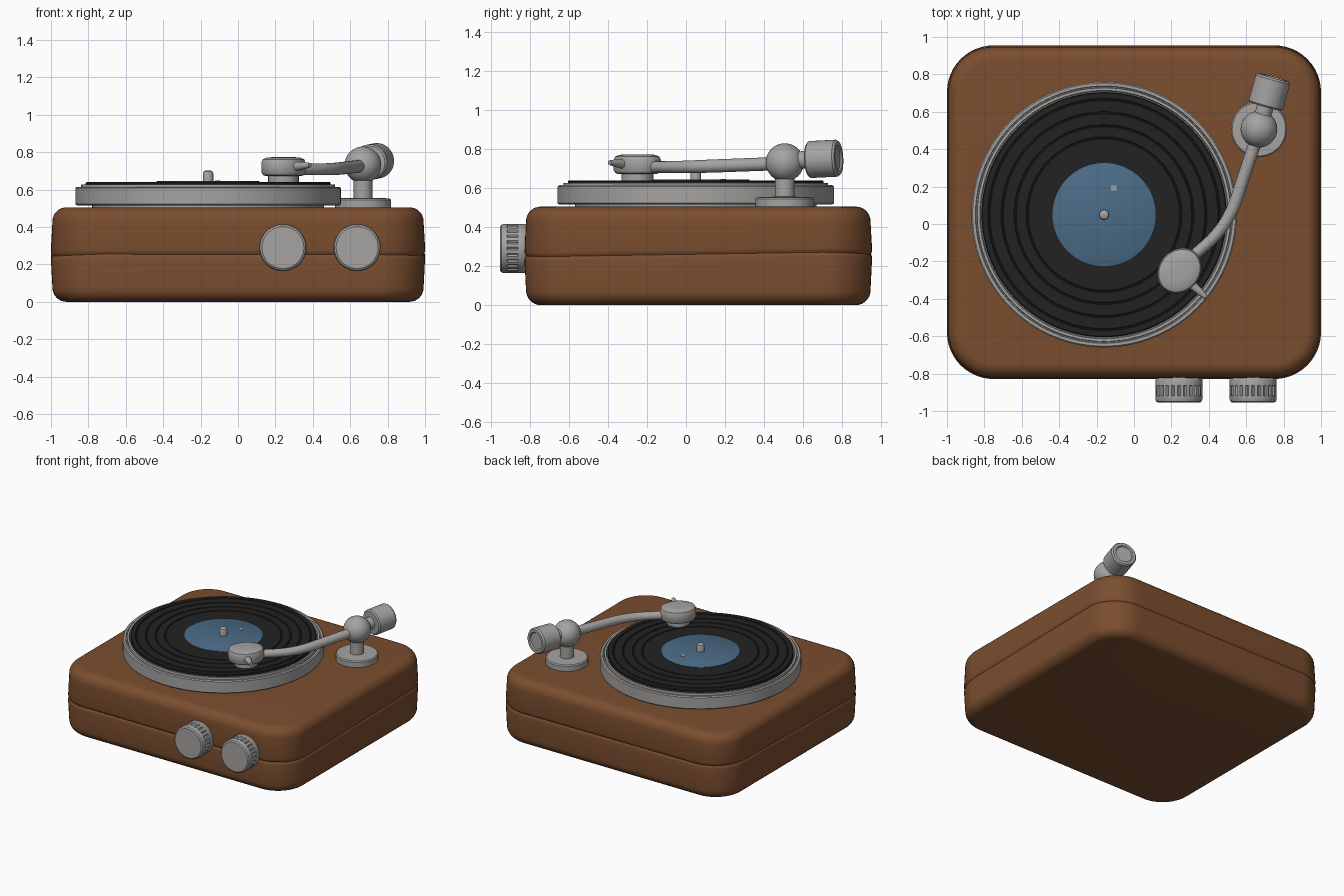
import bpy, bmesh, math
from mathutils import Vector

if "Cube" in bpy.data.objects:
    bpy.data.objects.remove(bpy.data.objects["Cube"])

def mat(name, rgb):
    m = bpy.data.materials.new(name)
    m.diffuse_color = (*rgb, 1)
    m.use_nodes = True
    m.node_tree.nodes["Principled BSDF"].inputs["Base Color"].default_value = m.diffuse_color
    return m

WOOD = mat("brown_wood", (0.195, 0.075, 0.028))
METAL = mat("grey_metal", (0.38, 0.37, 0.36))
VINYL = mat("black_vinyl", (0.016, 0.016, 0.016))
LABEL = mat("blue_label", (0.07, 0.15, 0.245))

def finish(name, bm, material, loc=(0, 0, 0), axis=None, angle=35):
    bmesh.ops.recalc_face_normals(bm, faces=bm.faces)
    me = bpy.data.meshes.new(name)
    bm.to_mesh(me)
    bm.free()
    me.materials.append(material)
    ob = bpy.data.objects.new(name, me)
    bpy.context.collection.objects.link(ob)
    ob.location = loc
    if axis is not None:
        ob.rotation_euler = Vector(axis).to_track_quat('Z', 'Y').to_euler()
    bpy.ops.object.select_all(action='DESELECT')
    ob.select_set(True)
    bpy.context.view_layer.objects.active = ob
    bpy.ops.object.shade_smooth_by_angle(angle=math.radians(angle))
    return ob

def skin(rings):
    """Bridge closed rings of points and cap both ends."""
    bm = bmesh.new()
    vs = [[bm.verts.new(p) for p in r] for r in rings]
    n = len(vs[0])
    for a, b in zip(vs, vs[1:]):
        for i in range(n):
            j = (i + 1) % n
            bm.faces.new((a[i], a[j], b[j], b[i]))
    bm.faces.new(vs[0][::-1])
    bm.faces.new(vs[-1])
    return bm

def lathe(name, profile, material, loc, axis=None, n=48):
    rings = [[(r * math.cos(2 * math.pi * i / n), r * math.sin(2 * math.pi * i / n), z)
              for i in range(n)] for r, z in profile]
    return finish(name, skin(rings), material, loc, axis)

def rod(name, pts, r0, r1, material, n=20):
    """Round tube through points, tapering from r0 to r1."""
    pts = [Vector(p) for p in pts]
    rings = []
    for k, p in enumerate(pts):
        t = (pts[min(k + 1, len(pts) - 1)] - pts[max(k - 1, 0)]).normalized()
        u = t.cross(Vector((0, 0, 1))).normalized()
        v = u.cross(t)
        r = r0 + (r1 - r0) * k / (len(pts) - 1)
        rings.append([p + r * (u * math.cos(2 * math.pi * i / n) + v * math.sin(2 * math.pi * i / n))
                      for i in range(n)])
    return finish(name, skin(rings), material, angle=50)

# Wooden body: rounded rectangle rings with soft edges and a shallow wavy seam
HX, HY, CY, R, TOP = 1.0, 0.892, 0.063, 0.25, 0.505
def outline(inset, z, wave=0.0):
    pts, r = [], R - inset
    for q, (sx, sy) in enumerate([(1, 1), (-1, 1), (-1, -1), (1, -1)]):
        for k in range(13):
            a = math.pi / 2 * (q + k / 12)
            x = sx * (HX - R) + r * math.cos(a)
            y = CY + sy * (HY - R) + r * math.sin(a)
            pts.append((x, y, z + wave * math.sin(2.5 * x - 2 * y)))
    return pts

F = 0.075
arc = [math.pi / 2 * k / 8 for k in range(9)]
rings = [outline(0.008 + F * (1 - math.sin(a)), F * (1 - math.cos(a))) for a in arc]
rings += [outline(i, z, 0.015) for i, z in [(0, 0.235), (0.003, 0.25), (0.009, 0.258), (0.003, 0.267), (0, 0.28)]]
rings += [outline(0.008 + F * (1 - math.cos(a)), TOP - F * (1 - math.sin(a))) for a in arc]
finish("wooden_body", skin(rings), WOOD, angle=60)

# Platter, record, label and spindle
PC = (-0.16, 0.05, 0)
lathe("platter", [(0.62, 0.495), (0.62, 0.515), (0.70, 0.515), (0.71, 0.523), (0.71, 0.608),
                  (0.703, 0.615), (0.688, 0.615), (0.685, 0.609), (0.68, 0.609), (0.678, 0.626),
                  (0.664, 0.626), (0.66, 0.615)], METAL, PC, n=96)
prof = [(0.645, 0.61), (0.655, 0.615), (0.655, 0.635), (0.65, 0.64)]
for g in (0.615, 0.545, 0.475, 0.41):
    prof += [(g + 0.006, 0.64), (g + 0.003, 0.634), (g - 0.003, 0.634), (g - 0.006, 0.64)]
prof.append((0.2, 0.64))
lathe("record", prof, VINYL, PC, n=96)
lathe("record_label", [(0.276, 0.636), (0.276, 0.643), (0.272, 0.645)], LABEL, PC, n=64)
lathe("spindle", [(0.028, 0.63), (0.028, 0.685), (0.024, 0.696), (0.014, 0.702)], METAL, PC, n=24)
bm = bmesh.new()
bmesh.ops.create_cube(bm, size=1)
bmesh.ops.scale(bm, vec=(0.028, 0.028, 0.006), verts=bm.verts)
finish("label_mark", bm, METAL, (-0.108, 0.192, 0.645))

# Tonearm pivot: round foot, post and ball
TC = Vector((0.668, 0.507, 0))
lathe("tonearm_foot", [(0.15, 0.50), (0.15, 0.545), (0.143, 0.553), (0.06, 0.556)], METAL, TC)
lathe("tonearm_post", [(0.05, 0.55), (0.05, 0.68)], METAL, TC, n=32)
bm = bmesh.new()
bmesh.ops.create_uvsphere(bm, u_segments=36, v_segments=20, radius=0.098)
BALL = TC + Vector((0, 0, 0.732))
finish("pivot_ball", bm, METAL, BALL)

# Counterweight on a short neck, with a dished back face
AX = Vector((0.27, 0.96, 0.05)).normalized()
lathe("counterweight", [(0.045, 0.05), (0.045, 0.125), (0.086, 0.127), (0.095, 0.136), (0.095, 0.277),
                        (0.086, 0.288), (0.066, 0.288), (0.06, 0.279)], METAL, BALL + Vector((0, 0, 0.008)), AX)

# Bent tonearm: straight runs joined by a smooth elbow
A, B, C = Vector((0.66, 0.47, 0.726)), Vector((0.50, -0.01, 0.708)), Vector((0.255, -0.225, 0.708))
p, q = B + (A - B) * 0.3, B + (C - B) * 0.45
path = [A] + [(1 - t) ** 2 * p + 2 * t * (1 - t) * B + t * t * q for t in [k / 10 for k in range(11)]] + [C]
rod("tonearm", path, 0.034, 0.030, METAL)

# Headshell: oval puck, cartridge below and finger lift
HC = Vector((0.243, -0.25, 0))
hs = lathe("headshell", [(0.09, 0.672), (0.105, 0.678), (0.113, 0.692), (0.113, 0.745),
                         (0.106, 0.762), (0.085, 0.771), (0.05, 0.774)], METAL, HC)
hs.scale = (1.14, 0.97, 1)
hs.rotation_euler = (0, 0, math.radians(50))
lathe("cartridge", [(0.078, 0.633), (0.082, 0.637), (0.082, 0.69)], METAL, HC, n=24)
rod("finger_lift", [(0.28, -0.30, 0.722), (0.35, -0.36, 0.728), (0.385, -0.392, 0.731)], 0.028, 0.012, METAL)

# Front knobs with notched grips
def knob(name, x):
    n, rings = 96, []
    for r, z, notch in [(0.122, 0, 0), (0.126, 0.006, 0), (0.126, 0.045, 0), (0.126, 0.048, 1), (0.126, 0.098, 1),
                        (0.126, 0.101, 0), (0.126, 0.118, 0), (0.122, 0.13, 0), (0.112, 0.137, 0)]:
        rings.append([((r - 0.007 * (notch and i % 4 == 0)) * math.cos(2 * math.pi * i / n),
                       (r - 0.007 * (notch and i % 4 == 0)) * math.sin(2 * math.pi * i / n), z) for i in range(n)])
    finish(name, skin(rings), METAL, (x, -0.818, 0.29), (0, -1, 0))

for name, x in (("left_knob", 0.24), ("right_knob", 0.637)):
    knob(name, x)
